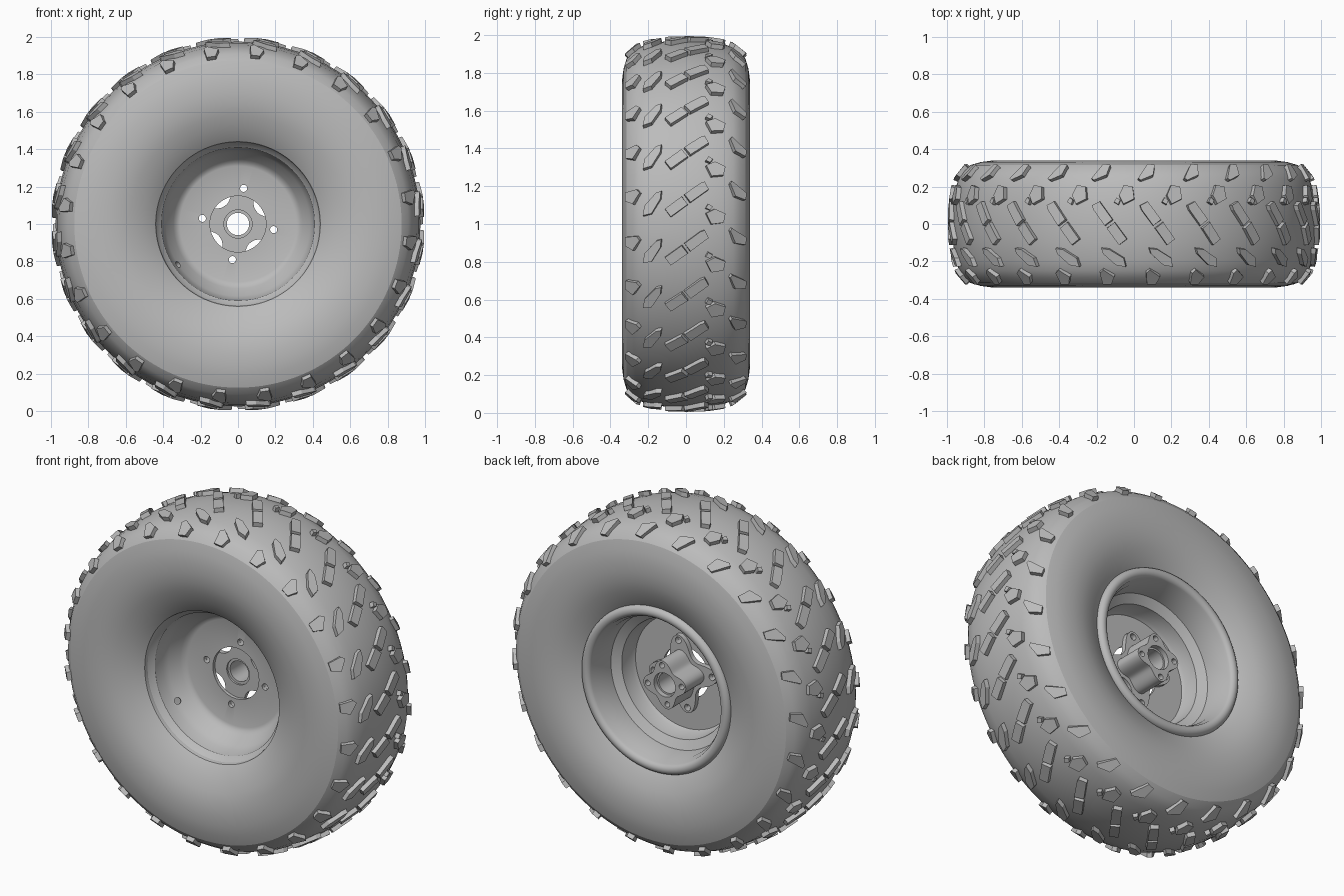
import bpy
import bmesh
from math import sin, cos, pi, radians, hypot
from mathutils import Vector

default_cube = bpy.data.objects.get("Cube")
if default_cube:
    bpy.data.objects.remove(default_cube, do_unlink=True)

AXLE = Vector((0, 0, 1))
PITCHES = 24

grey = bpy.data.materials.new("plain grey")
grey.use_nodes = True
grey.diffuse_color = (0.5, 0.5, 0.5, 1)
grey.node_tree.nodes["Principled BSDF"].inputs["Base Color"].default_value = (0.5, 0.5, 0.5, 1)


def on_wheel(radius, y, angle):
    """Point at a radius and angle around the axle."""
    return AXLE + Vector((radius * cos(angle), y, radius * sin(angle)))


def finish(name, bm):
    bmesh.ops.recalc_face_normals(bm, faces=bm.faces)
    mesh = bpy.data.meshes.new(name)
    bm.to_mesh(mesh)
    bm.free()
    mesh.materials.append(grey)
    obj = bpy.data.objects.new(name, mesh)
    bpy.context.collection.objects.link(obj)
    return obj


def activate(obj):
    bpy.ops.object.select_all(action='DESELECT')
    obj.select_set(True)
    bpy.context.view_layer.objects.active = obj


def smooth(obj, degrees):
    activate(obj)
    bpy.ops.object.shade_smooth_by_angle(angle=radians(degrees))


def lathe(name, profile, segments=96):
    """Revolve a closed (radius, y) profile around the axle."""
    bm = bmesh.new()
    rings = [[bm.verts.new(on_wheel(r, y, 2 * pi * i / segments)) for r, y in profile]
             for i in range(segments)]
    count = len(profile)
    for i in range(segments):
        here, there = rings[i], rings[(i + 1) % segments]
        for j in range(count):
            k = (j + 1) % count
            bm.faces.new((here[j], here[k], there[k], there[j]))
    return finish(name, bm)


def prism(bm, bottom, top):
    """Close two matching outlines into a solid."""
    low = [bm.verts.new(p) for p in bottom]
    high = [bm.verts.new(p) for p in top]
    bm.faces.new(low)
    bm.faces.new(high)
    for i in range(len(low)):
        k = (i + 1) % len(low)
        bm.faces.new((low[i], low[k], high[k], high[i]))


def lobed_plate(name, valley, lobe, power, y0, y1, phase, steps=96):
    """Four-lobed plate around the axle."""
    def outline(y):
        points = []
        for i in range(steps):
            a = 2 * pi * i / steps
            r = valley + (lobe - valley) * ((1 + cos(4 * a)) / 2) ** power
            points.append(on_wheel(r, y, a + phase))
        return points
    bm = bmesh.new()
    prism(bm, outline(y0), outline(y1))
    return finish(name, bm)


def drill(obj, start, end, radius, segments=32):
    """Cut a round hole from start to end."""
    way = end - start
    turn = way.to_track_quat('Z', 'Y')
    ring = [turn @ Vector((radius * cos(2 * pi * i / segments),
                           radius * sin(2 * pi * i / segments), 0)) for i in range(segments)]
    bm = bmesh.new()
    prism(bm, [start + p for p in ring], [end + p for p in ring])
    cutter = finish("hole_cutter", bm)
    cutter.hide_render = True
    activate(obj)
    cut = obj.modifiers.new("hole", 'BOOLEAN')
    cut.operation = 'DIFFERENCE'
    cut.solver = 'EXACT'
    cut.object = cutter
    bpy.ops.object.modifier_apply(modifier=cut.name)
    bpy.data.objects.remove(cutter, do_unlink=True)


# Tyre carcass: half profile from bead to crown, mirrored across y
SIDEWALL = [(.435, .22), (.44, .243), (.47, .265), (.52, .292), (.58, .318), (.64, .334),
            (.70, .34), (.76, .339), (.82, .331)]
TREAD = [(.875, .315), (.91, .287), (.935, .25), (.955, .19), (.968, .1), (.975, 0)]
half = SIDEWALL + TREAD
tyre = lathe("tyre", half + [(r, -y) for r, y in reversed(half[:-1])], 128)
smooth(tyre, 20)


# Tread blocks, each outline as (y, distance along the tread)
def tread_radius(y):
    y = abs(y)
    for (r0, y0), (r1, y1) in zip(TREAD, TREAD[1:]):
        if y >= y1:
            return r1 + (r0 - r1) * (y - y1) / (y0 - y1)


def tread_point(y, along, height, angle):
    slope = (tread_radius(y + .004) - tread_radius(y - .004)) / .008
    size = hypot(1, slope)
    r = tread_radius(y)
    return on_wheel(r + height / size, y - height * slope / size, angle + along / r)


BLOCKS = {
    "centre_block_right": [(-.113, -.049), (-.081, -.093), (.012, -.025), (-.02, .019)],
    "centre_block_left": [(-.012, .025), (.02, -.019), (.121, .055), (.1, .098), (.075, .089)],
    "wing_block": [(-.225, -.085), (-.18, -.075), (-.13, .005), (-.125, .05),
                   (-.155, .04), (-.215, -.03)],
    "front_shoulder_block": [(-.305, 0), (-.27, -.02), (-.235, .04), (-.25, .06), (-.305, .05)],
    "pentagon_block": [(.1, -.07), (.13, -.13), (.195, -.12), (.205, -.07), (.15, -.045)],
    "nub_block": [(.1, -.045), (.125, -.055), (.14, -.035), (.115, -.02)],
    "rear_shoulder_block": [(.225, .09), (.235, .105), (.305, .045), (.3, .005), (.25, .02)],
}
for name, outline in BLOCKS.items():
    mid_y = sum(p[0] for p in outline) / len(outline)
    mid_s = sum(p[1] for p in outline) / len(outline)
    taper = [(mid_y + .93 * (y - mid_y), mid_s + .93 * (s - mid_s)) for y, s in outline]
    bm = bmesh.new()
    for i in range(PITCHES):
        angle = 2 * pi * (i + .5) / PITCHES
        prism(bm, [tread_point(y, s, -.012, angle) for y, s in outline],
              [tread_point(y, s, .025, angle) for y, s in taper])
    finish(name + "s", bm)

# Rim: dished disc, front flange, drop centre, rolled rear lip
front_face = [(.15, -.02), (.31, -.02), (.33, -.028), (.345, -.045), (.385, -.1), (.4, -.13),
              (.41, -.19), (.425, -.205), (.437, -.225)]
outside = [(.445, -.2), (.43, -.17), (.42, -.12), (.365, -.02), (.365, .1), (.42, .14), (.43, .24)]
lip = [(.455 + .031 * cos(radians(a)), .27 + .031 * sin(radians(a))) for a in range(-60, 190, 20)]
back_face = [(.41, .24), (.4, .13), (.35, .1), (.342, .02), (.33, 0), (.15, 0)]
rim = lathe("rim", front_face + outside + lip + back_face)

# Hub: lobed mounting flange and fluted body
TURN = radians(-9)
flange = lobed_plate("hub_flange", .12, .225, 1.5, .001, .03, TURN)
body = lobed_plate("hub_body", .095, .14, 1, .03, .2, TURN)

# Bolt holes, axle bore and valve hole
for k in range(4):
    a = TURN + k * pi / 2
    for part in (rim, flange):
        drill(part, on_wheel(.193, -.1, a), on_wheel(.193, .1, a), .019)
    drill(body, on_wheel(.112, .15, a), on_wheel(.112, .25, a), .016)
for part in (flange, body):
    drill(part, on_wheel(0, -.1, 0), on_wheel(0, .3, 0), .06)
drill(flange, on_wheel(0, -.1, 0), on_wheel(0, .012, 0), .075)
drill(body, on_wheel(0, .17, 0), on_wheel(0, .3, 0), .07)
valve = pi + radians(34)
drill(rim, on_wheel(.37, -.12, valve), on_wheel(.428, -.07, valve), .018)

for part in (rim, flange, body):
    smooth(part, 30)
